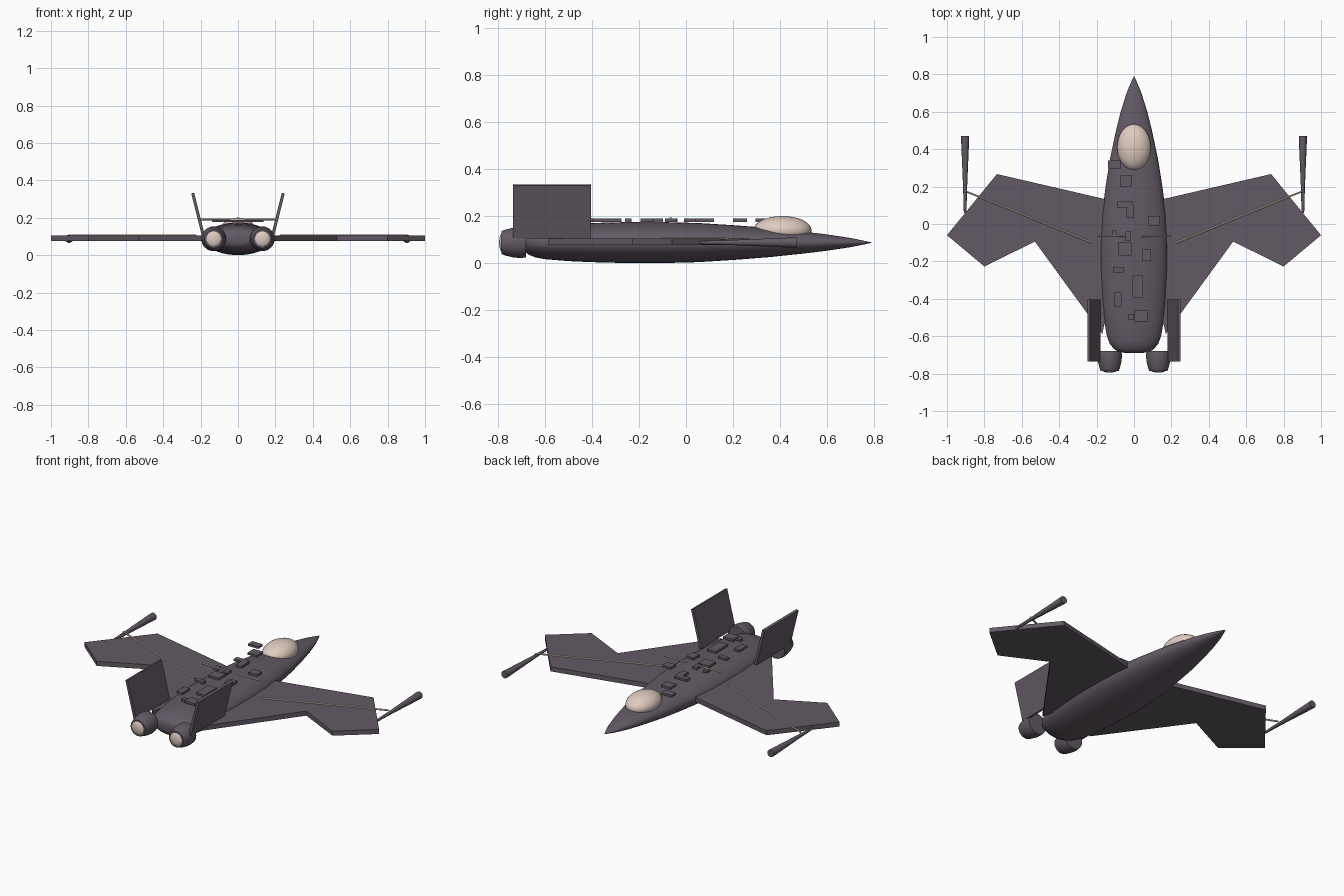
import bpy, bmesh, math
from mathutils import Vector

if "Cube" in bpy.data.objects:
    bpy.data.objects.remove(bpy.data.objects["Cube"])


def material(name, rgb):
    m = bpy.data.materials.new(name)
    m.use_nodes = True
    m.diffuse_color = (*rgb, 1)
    m.node_tree.nodes["Principled BSDF"].inputs["Base Color"].default_value = (*rgb, 1)
    return m


hull = material("dark mauve hull", (0.125, 0.102, 0.130))
glow = material("pale beige", (0.74, 0.60, 0.52))


def finish(name, bm, mat, smooth=False):
    bmesh.ops.recalc_face_normals(bm, faces=bm.faces)
    me = bpy.data.meshes.new(name)
    bm.to_mesh(me)
    bm.free()
    ob = bpy.data.objects.new(name, me)
    bpy.context.scene.collection.objects.link(ob)
    me.materials.append(mat)
    if smooth:
        bpy.ops.object.select_all(action='DESELECT')
        ob.select_set(True)
        bpy.context.view_layer.objects.active = ob
        bpy.ops.object.shade_smooth_by_angle(angle=math.radians(35))
    return ob


def lathe(name, profile, centre, mat, flat=1.0, sides=32):
    """Spin (y, radius) rings round the y axis, flattened in z."""
    bm = bmesh.new()
    rings = []
    for y, r in profile:
        angles = [2 * math.pi * i / sides for i in range(sides)]
        rings.append([bm.verts.new((centre[0] + r * math.cos(a), y,
                                    centre[1] + r * flat * math.sin(a))) for a in angles])
    for a, b in zip(rings, rings[1:]):
        for i in range(sides):
            j = (i + 1) % sides
            bm.faces.new((a[i], a[j], b[j], b[i]))
    bm.faces.new(rings[0])
    bm.faces.new(rings[-1])
    return finish(name, bm, mat, True)


def ellipsoid(name, centre, radii, mat):
    bm = bmesh.new()
    bmesh.ops.create_uvsphere(bm, u_segments=32, v_segments=16, radius=1)
    bmesh.ops.scale(bm, vec=radii, verts=bm.verts)
    bmesh.ops.translate(bm, vec=centre, verts=bm.verts)
    return finish(name, bm, mat, True)


def box(name, centre, size, mat):
    bm = bmesh.new()
    bmesh.ops.create_cube(bm, size=1)
    bmesh.ops.scale(bm, vec=size, verts=bm.verts)
    ob = finish(name, bm, mat)
    ob.location = centre
    return ob


def rod(name, start, end, radius, mat):
    a, b = Vector(start), Vector(end)
    bm = bmesh.new()
    bmesh.ops.create_cone(bm, cap_ends=True, segments=10, radius1=radius,
                          radius2=radius, depth=(b - a).length)
    ob = finish(name, bm, mat, True)
    ob.rotation_euler = (b - a).to_track_quat('Z', 'Y').to_euler()
    ob.location = (a + b) / 2
    return ob


# Fuselage and canopy
lathe("fuselage", [(-.69, .045), (-.685, .075), (-.67, .105), (-.64, .13), (-.6, .145),
                   (-.5, .162), (-.4, .171), (-.25, .179), (-.1, .179), (.05, .171),
                   (.2, .152), (.35, .128), (.5, .096), (.6, .071), (.7, .040),
                   (.76, .015), (.79, .001)], (0, .088), hull, .487, 48)
ellipsoid("canopy", (0, .41, .14), (.09, .124, .061), glow)

# Wing outline from root to tip and back
WING = [(.15, .132), (.733, .267), (1, -.06), (.80, -.227), (.53, -.094), (.17, -.588), (.15, -.5)]

for s, side in ((1, "left"), (-1, "right")):
    bm = bmesh.new()
    face = bm.faces.new([bm.verts.new((s * x, y, .077)) for x, y in WING])
    new = bmesh.ops.extrude_face_region(bm, geom=[face])["geom"]
    bmesh.ops.translate(bm, vec=(0, 0, .028),
                        verts=[v for v in new if isinstance(v, bmesh.types.BMVert)])
    finish(side + "_wing", bm, hull)

    # Canted tail fin
    fin = box(side + "_tail_fin", (s * .214, -.57, .22), (.016, .33, .232), hull)
    fin.rotation_euler.y = s * math.radians(14)

    # Engine with glowing exhaust
    lathe(side + "_engine", [(-.68, .063), (-.705, .066), (-.735, .063),
                             (-.765, .056), (-.785, .049)], (s * .13, .088), hull)
    ellipsoid(side + "_exhaust_glow", (s * .13, -.775, .088), (.046, .02, .046), glow)

    # Flared wingtip barrel
    lathe(side + "_barrel", [(.06, .007), (.2, .011), (.46, .022), (.47, .022)],
          (s * .903, .088), hull, sides=16)

    # Cable along the wing and bar over the back
    rod(side + "_wing_cable", (s * .225, -.10, .106), (s * .90, .175, .106), .005, glow)
    rod(side + "_back_bar", (s * .04, -.065, .192), (s * .197, -.065, .192), .005, glow)

# Equipment plates along the back: x, y, width, length
PLATES = [(-.105, .318, .07, .043), (-.043, .23, .064, .06), (-.048, .104, .085, .032),
          (-.02, .067, .04, .065), (.105, .017, .06, .05), (-.05, -.133, .072, .07),
          (.067, -.165, .048, .058), (-.083, -.246, .06, .027), (.02, -.334, .058, .118),
          (-.088, -.404, .04, .075), (.037, -.49, .07, .06), (-.016, -.497, .03, .027),
          (-.104, -.053, .028, .035), (-.03, -.065, .03, .05)]
for i, (x, y, w, l) in enumerate(PLATES):
    box(f"back_plate_{i + 1}", (x, y, .183), (w, l, .013), hull)
